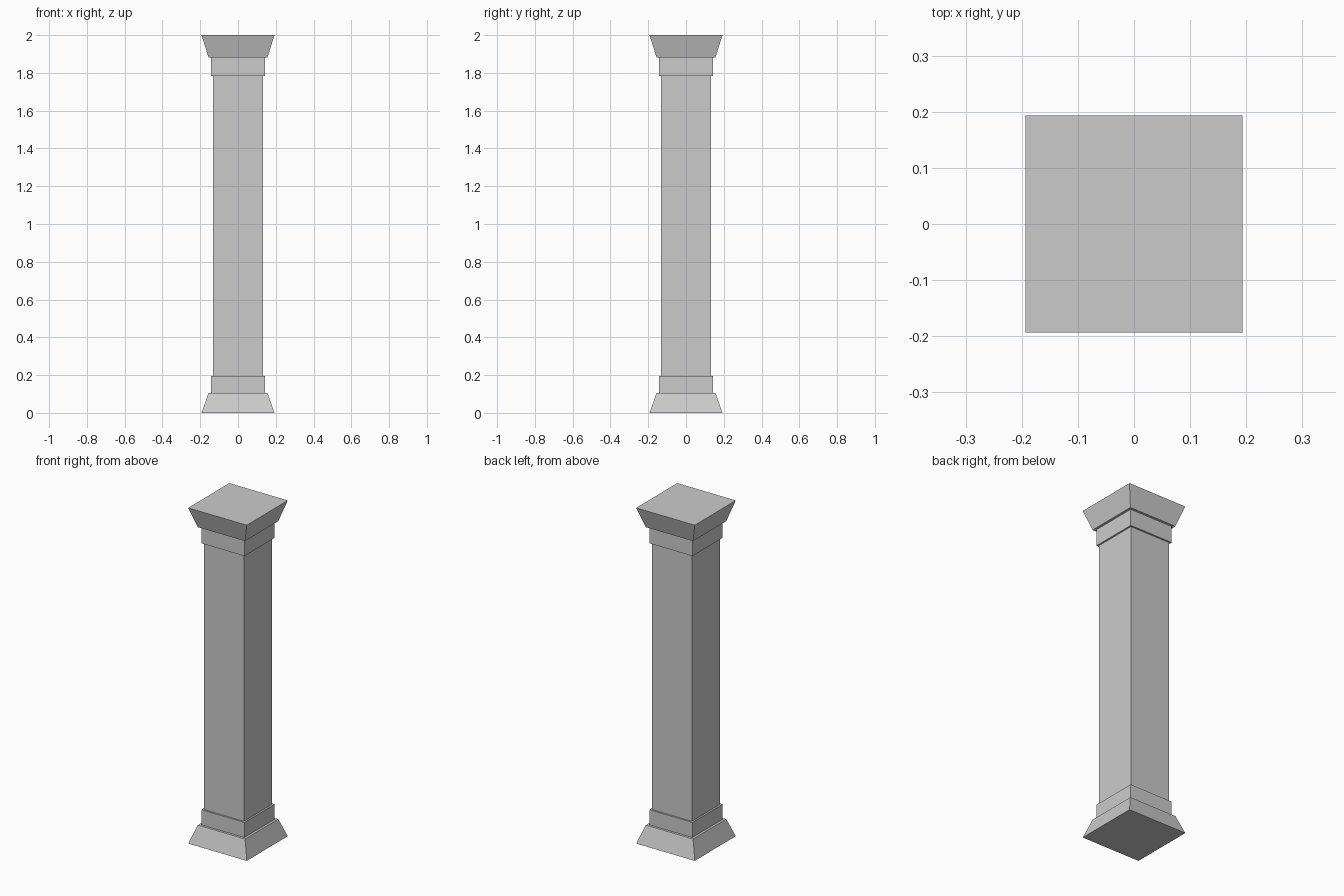
import bpy, bmesh

if "Cube" in bpy.data.objects:
    bpy.data.objects.remove(bpy.data.objects["Cube"])


def square_loft(name, profile, cap_bottom=False, cap_top=False):
    """Skin a stack of square rings given as (half width, height)."""
    bm = bmesh.new()
    rings = [[bm.verts.new((sx * h, sy * h, z))
              for sx, sy in ((-1, -1), (1, -1), (1, 1), (-1, 1))]
             for h, z in profile]
    for low, high in zip(rings, rings[1:]):
        for i in range(4):
            j = (i + 1) % 4
            bm.faces.new((low[i], low[j], high[j], high[i]))
    if cap_bottom:
        bm.faces.new(rings[0][::-1])
    if cap_top:
        bm.faces.new(rings[-1])
    mesh = bpy.data.meshes.new(name)
    bm.to_mesh(mesh)
    bm.free()
    obj = bpy.data.objects.new(name, mesh)
    bpy.context.collection.objects.link(obj)
    return obj


FOOT, NECK, BAND, SHAFT = 0.193, 0.156, 0.142, 0.132

# Flared foot with the collar above it
square_loft("column_base", [(FOOT, 0), (NECK, 0.106), (BAND, 0.106),
                            (BAND, 0.196), (SHAFT, 0.196)], cap_bottom=True)

# Plain square shaft
square_loft("column_shaft", [(SHAFT, 0.196), (SHAFT, 1.783)])

# Collar and flared capital
square_loft("column_capital", [(SHAFT, 1.783), (BAND, 1.783), (BAND, 1.881),
                               (NECK, 1.881), (FOOT, 2.0)], cap_top=True)
